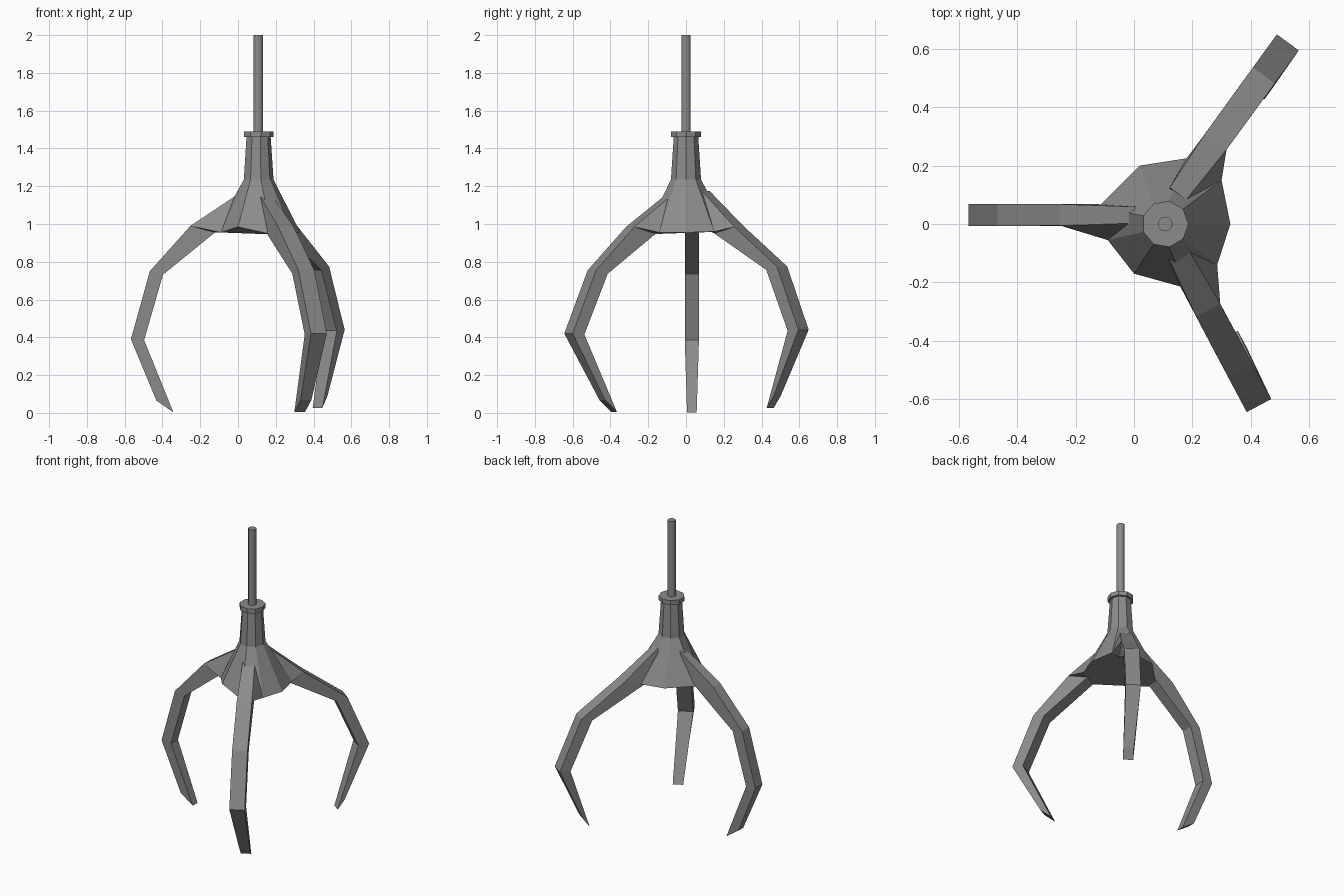
import bpy, bmesh, math
from mathutils import Vector

if "Cube" in bpy.data.objects:
    bpy.data.objects.remove(bpy.data.objects["Cube"])

CX = 0.107  # axis of the hub

steel = bpy.data.materials.new("dark_steel")
steel.diffuse_color = (0.26, 0.26, 0.26, 1)
steel.use_nodes = True
steel.node_tree.nodes["Principled BSDF"].inputs["Base Color"].default_value = steel.diffuse_color


def mesh_object(name, verts, faces):
    mesh = bpy.data.meshes.new(name)
    mesh.from_pydata([tuple(v) for v in verts], [], faces)
    mesh.materials.append(steel)
    mesh.update()
    obj = bpy.data.objects.new(name, mesh)
    bpy.context.collection.objects.link(obj)
    return obj


def loft(name, rings):
    """Skin equal-sized rings and cap both ends, with outward normals."""
    n = len(rings[0])
    faces = [(r * n + i, r * n + (i + 1) % n, (r + 1) * n + (i + 1) % n, (r + 1) * n + i)
             for r in range(len(rings) - 1) for i in range(n)]
    last = (len(rings) - 1) * n
    faces += [tuple(reversed(range(n))), tuple(range(last, last + n))]
    obj = mesh_object(name, [v for ring in rings for v in ring], faces)
    bm = bmesh.new()
    bm.from_mesh(obj.data)
    bmesh.ops.recalc_face_normals(bm, faces=bm.faces)
    bm.to_mesh(obj.data)
    bm.free()
    return obj


def hull(name, points):
    """Convex gusset around a few points."""
    obj = mesh_object(name, [], [])
    bm = bmesh.new()
    verts = [bm.verts.new(p) for p in points]
    res = bmesh.ops.convex_hull(bm, input=verts)
    junk = [v for v in res["geom_interior"] if isinstance(v, bmesh.types.BMVert)]
    bmesh.ops.delete(bm, geom=junk, context='VERTS')
    bmesh.ops.dissolve_limit(bm, angle_limit=0.02, verts=bm.verts, edges=bm.edges)
    bmesh.ops.recalc_face_normals(bm, faces=bm.faces)
    bm.to_mesh(obj.data)
    bm.free()


def circle(r, z, n=9):
    return [Vector((CX + r * math.cos(2 * math.pi * i / n), r * math.sin(2 * math.pi * i / n), z))
            for i in range(n)]


# Rod and collar
loft("rod", [circle(0.025, 1.48, 12), circle(0.025, 2.0, 12)])
loft("collar", [circle(0.08, 1.46), circle(0.08, 1.49)])

# Nine-sided hub flaring into an uneven skirt
skirt = [Vector(v) for v in (
    (0.33, 0.0, 0.955), (0.30, 0.15, 0.96), (0.18, 0.225, 0.955),
    (0.02, 0.20, 0.96), (-0.12, 0.06, 0.96), (-0.09, -0.055, 0.955),
    (0.0, -0.17, 0.985), (0.18, -0.22, 0.945), (0.285, -0.14, 0.955))]
loft("hub", [skirt, circle(0.081, 1.235), circle(0.066, 1.46)])

# Inner edge relative to outer edge (inward, height), and width factor per section
INNER = [(0.02, -0.18), (0.13, -0.035), (0.07, -0.018), (0.07, -0.005), (0.09, -0.062)]
WIDTH = [0.75, 0.98, 1.0, 1.0, 0.68]


def arm(name, knee, angle, width, outer, web, tip_in=0.09, tip_shift=0.0):
    """Square-section claw; outer = (distance inward from the knee, height)."""
    a = math.radians(angle)
    out = Vector((math.cos(a), math.sin(a), 0))
    side = Vector((-out.y, out.x, 0))
    base = Vector((*knee, 0))
    rings = []
    for k, ((d, z), (di, dz), w) in enumerate(zip(outer, INNER, WIDTH)):
        mid = base.copy()
        if k == 4:
            di = tip_in
            mid += side * tip_shift
        o = mid - out * d + Vector((0, 0, z))
        i = mid - out * (d + di) + Vector((0, 0, z + dz))
        s = side * width * w / 2
        rings.append([o - s, o + s, i + s, i - s])
    loft(name, rings)
    # Gusset blending the claw into the skirt
    hull(name + "_web", rings[0] + rings[1] + [skirt[j] for j in web])


arm("left_claw", (-0.567, 0.031), 180, 0.075,
    [(0.57, 1.16), (0.315, 0.99), (0.10, 0.75), (0.0, 0.39), (0.135, 0.065)], (4, 5))
arm("back_claw", (0.527, 0.622), 54, 0.093,
    [(0.64, 1.175), (0.42, 0.985), (0.14, 0.775), (0.0, 0.44), (0.16, 0.088)], (1, 2),
    0.045, -0.018)
arm("front_claw", (0.428, -0.622), -62, 0.095,
    [(0.63, 1.175), (0.37, 0.985), (0.14, 0.755), (0.0, 0.42), (0.19, 0.068)], (7, 8),
    0.07, 0.024)
